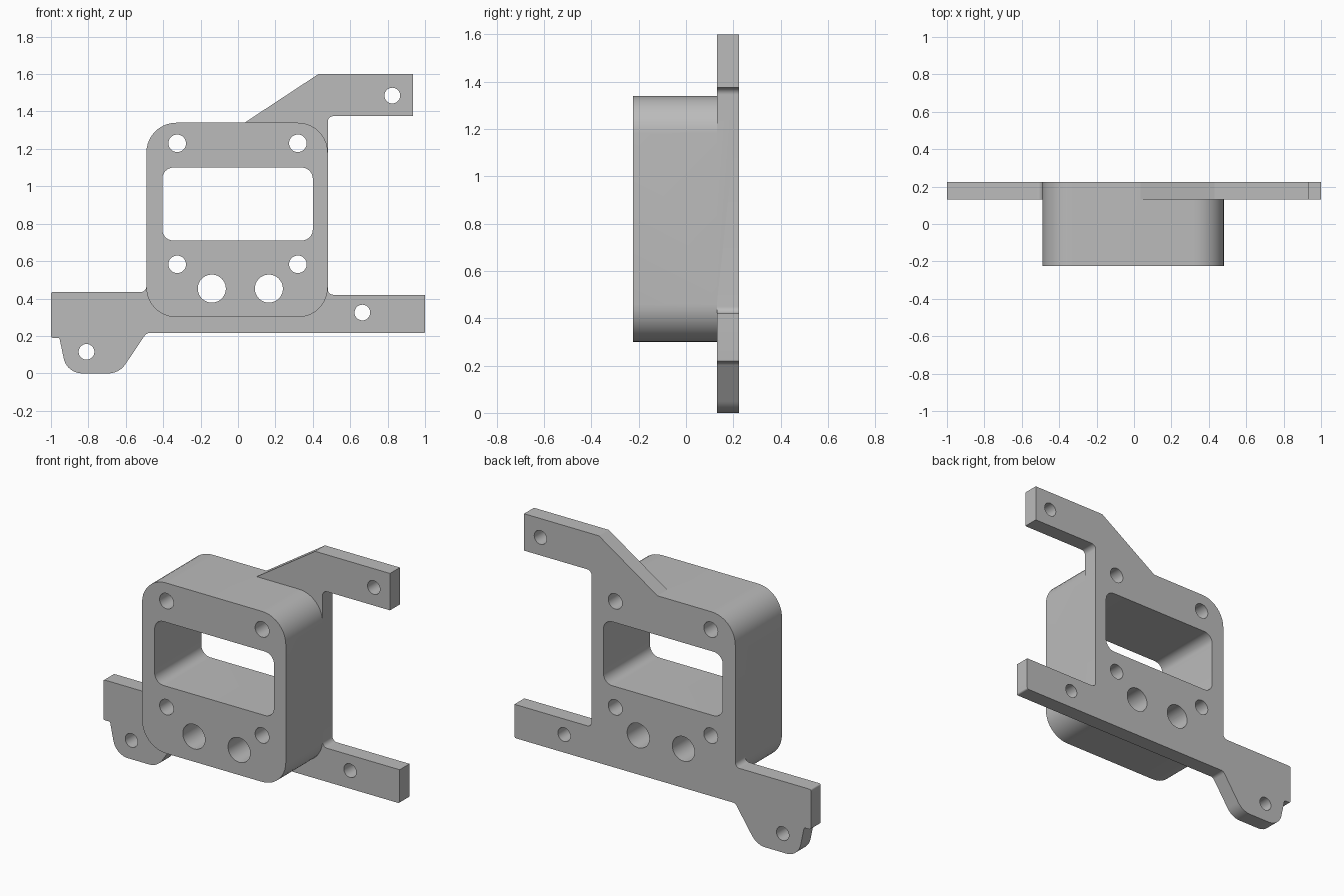
import bpy, bmesh, math
from mathutils import Vector

if "Cube" in bpy.data.objects:
    bpy.data.objects.remove(bpy.data.objects["Cube"], do_unlink=True)

FRONT, FLANGE, BACK = -0.225, 0.13, 0.225

grey = bpy.data.materials.new("plain_grey")
grey.use_nodes = True
colour = (0.5, 0.5, 0.5, 1)
grey.diffuse_color = colour
grey.node_tree.nodes["Principled BSDF"].inputs["Base Color"].default_value = colour


def rounded(corners, steps=10):
    """Outline in x, z with each corner (x, z, radius) filleted."""
    out = []
    for i, (x, z, r) in enumerate(corners):
        p = Vector((x, z))
        if r == 0:
            out.append(p)
            continue
        a = (Vector(corners[i - 1][:2]) - p).normalized()
        b = (Vector(corners[(i + 1) % len(corners)][:2]) - p).normalized()
        half = a.angle(b) / 2
        centre = p + (a + b).normalized() * r / math.sin(half)
        start = p + a * r / math.tan(half) - centre
        end = p + b * r / math.tan(half) - centre
        sweep = math.pi - 2 * half
        for k in range(steps + 1):
            t = k / steps
            out.append(centre + (start * math.sin((1 - t) * sweep)
                                 + end * math.sin(t * sweep)) / math.sin(sweep))
    return out


def rectangle(x0, x1, z0, z1, r):
    return rounded([(x0, z0, r), (x0, z1, r), (x1, z1, r), (x1, z0, r)])


def circle(x, z, r, n=40):
    return [Vector((x + r * math.cos(math.tau * k / n),
                    z + r * math.sin(math.tau * k / n))) for k in range(n)]


def prism(name, outlines, y0, y1):
    """Extrude one or more outlines along y into a single object."""
    bm = bmesh.new()
    for outline in outlines:
        face = bm.faces.new([bm.verts.new((p.x, y0, p.y)) for p in outline])
        made = bmesh.ops.extrude_face_region(bm, geom=[face], use_keep_orig=True)
        moved = [v for v in made["geom"] if isinstance(v, bmesh.types.BMVert)]
        bmesh.ops.translate(bm, verts=moved, vec=(0, y1 - y0, 0))
    bmesh.ops.recalc_face_normals(bm, faces=bm.faces)
    mesh = bpy.data.meshes.new(name)
    bm.to_mesh(mesh)
    bm.free()
    mesh.materials.append(grey)
    obj = bpy.data.objects.new(name, mesh)
    bpy.context.collection.objects.link(obj)
    return obj


def combine(target, other, operation):
    mod = target.modifiers.new(operation.lower(), "BOOLEAN")
    mod.operation, mod.solver, mod.object = operation, "EXACT", other
    bpy.context.view_layer.objects.active = target
    bpy.ops.object.modifier_apply(modifier=mod.name)
    bpy.data.objects.remove(other, do_unlink=True)


# Rear flange with its three arms and the lower lug
flange = rounded([
    (-1, 0.435, 0.01), (-0.49, 0.435, 0.03), (-0.49, 1.34, 0.16),
    (0.035, 1.34, 0), (0.43, 1.6, 0), (0.935, 1.6, 0), (0.935, 1.375, 0),
    (0.48, 1.375, 0.03), (0.48, 0.42, 0.03), (1, 0.42, 0), (1, 0.215, 0.01),
    (-0.49, 0.215, 0.03), (-0.635, 0, 0.11), (-0.915, 0, 0.1),
    (-0.955, 0.19, 0.01), (-1, 0.19, 0.01)])
bracket = prism("mounting_bracket", [flange], FLANGE, BACK)

# Deep rounded housing in front of the flange
housing = prism("housing", [rectangle(-0.49, 0.48, 0.3, 1.34, 0.16)], FRONT, FLANGE)
combine(bracket, housing, "UNION")

# Window, housing screw holes, large holes and arm holes
holes = [rectangle(-0.405, 0.4, 0.71, 1.1, 0.06)]
holes += [circle(x, z, 0.047) for x in (-0.325, 0.32) for z in (0.583, 1.23)]
holes += [circle(x, 0.453, 0.075) for x in (-0.14, 0.165)]
holes += [circle(x, z, 0.042) for x, z in ((0.665, 0.325), (0.825, 1.485), (-0.81, 0.115))]
cutter = prism("hole_cutter", holes, FRONT - 0.1, BACK + 0.1)
cutter.hide_render = True
combine(bracket, cutter, "DIFFERENCE")

# Smooth fillets and bores, crisp edges
bpy.ops.object.select_all(action="DESELECT")
bracket.select_set(True)
bpy.context.view_layer.objects.active = bracket
bpy.ops.object.shade_smooth_by_angle(angle=math.radians(30))
